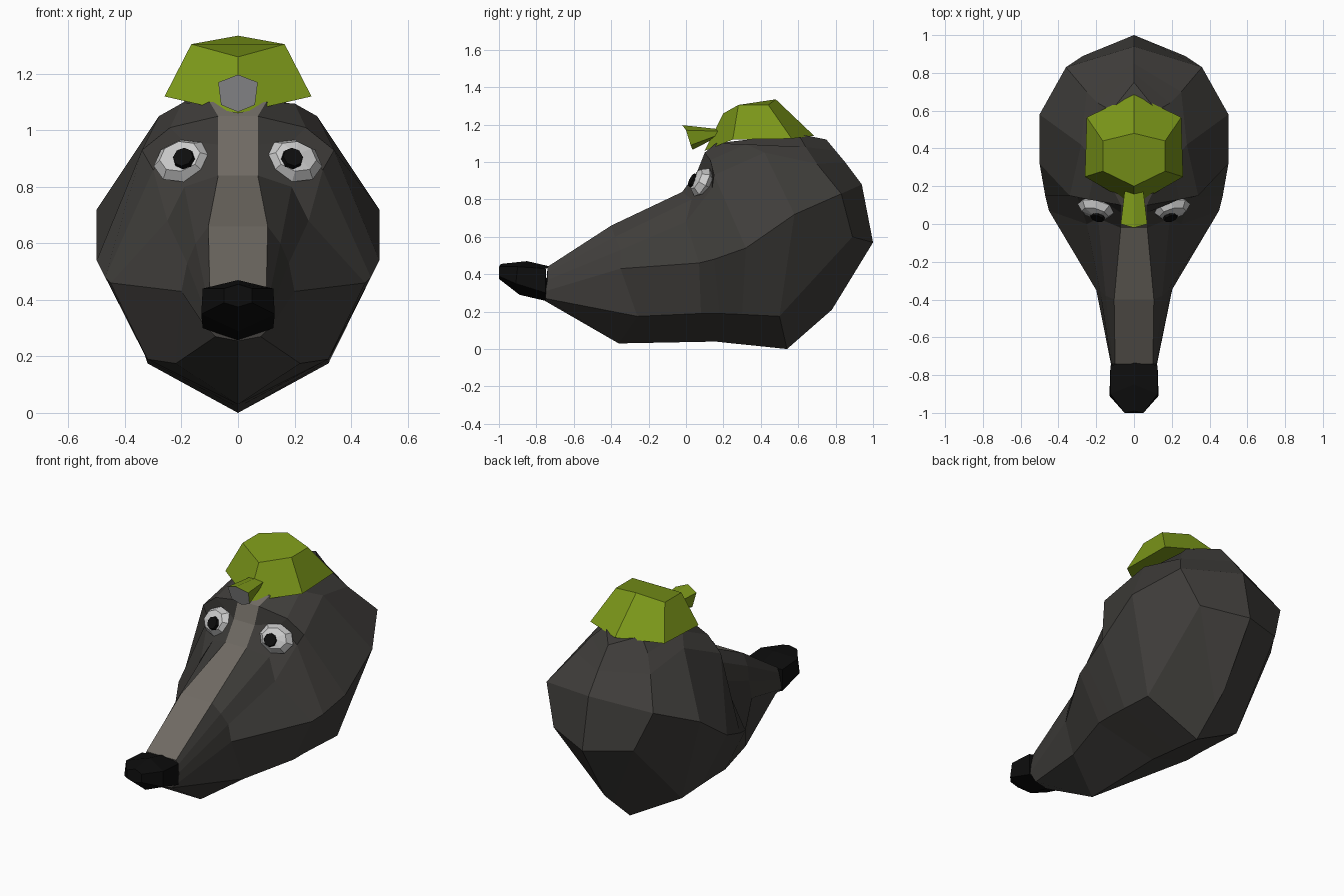
import bpy, bmesh
from mathutils import Vector, Matrix

if "Cube" in bpy.data.objects:
    bpy.data.objects.remove(bpy.data.objects["Cube"])


def material(name, rgb):
    m = bpy.data.materials.new(name)
    m.diffuse_color = (*rgb, 1)
    m.use_nodes = True
    m.node_tree.nodes["Principled BSDF"].inputs["Base Color"].default_value = m.diffuse_color
    return m


FUR = material("dark_fur", (0.05, 0.047, 0.043))
STRIPE = material("stripe_fur", (0.16, 0.145, 0.125))
BLACK = material("black", (0.004, 0.004, 0.004))
WHITE = material("eye_white", (0.7, 0.7, 0.7))
GREEN = material("green", (0.2, 0.31, 0.01))
GREY = material("stem_grey", (0.35, 0.35, 0.36))


def finish(name, bm, mats):
    me = bpy.data.meshes.new(name)
    bm.to_mesh(me)
    bm.free()
    for m in mats:
        me.materials.append(m)
    ob = bpy.data.objects.new(name, me)
    bpy.context.collection.objects.link(ob)
    return ob


def loft(name, rings, mats, cap_start=True, cap_end=True, pick=None):
    """Mirror half rings (first and last point on x = 0) and skin them."""
    bm = bmesh.new()
    loops = []
    for half in rings:
        full = list(half) + [(-x, y, z) for x, y, z in reversed(half[1:-1])]
        loops.append([bm.verts.new(p) for p in full])
    n = len(loops[0])
    for i in range(len(loops) - 1):
        a, b = loops[i], loops[i + 1]
        for j in range(n):
            k = (j + 1) % n
            f = bm.faces.new((a[j], a[k], b[k], b[j]))
            if pick:
                f.material_index = pick(i, j, n)
    if cap_start:
        bm.faces.new(loops[0]).material_index = 1 if pick is None and len(mats) > 1 else 0
    if cap_end:
        bm.faces.new(loops[-1])
    bmesh.ops.remove_doubles(bm, verts=bm.verts, dist=0.0005)
    bmesh.ops.recalc_face_normals(bm, faces=bm.faces)
    return finish(name, bm, mats)


# Head: lines running from snout to back, from the crown down to the keel
top = [(-.74, .44), (-.40, .66), (-.02, .84), (.06, .95),
       (.10, 1.05), (.16, 1.10), (.60, 1.15), (.75, 1.12)]
stripe_w = [.10, .105, .07, .07, .07, .10, .12, 0]
brow = [(.11, -.74, .41), (.15, -.38, .60), (.19, .03, .80), (.19, .14, .96),
        (.24, .13, 1.01), (.20, .32, 1.095), (.19, .64, 1.08), (0, .80, 1.06)]
temple = [(.12, -.74, .37), (.18, -.35, .53), (.25, .00, .68), (.30, .14, .86),
          (.34, .15, .93), (.28, .42, 1.05), (.25, .70, .99), (0, .85, 1.0)]
side = [(.12, -.75, .31), (.20, -.35, .43), (.45, .07, .46), (.47, .15, .48),
        (.50, .32, .54), (.50, .58, .72), (.36, .83, .83), (0, .94, .88)]
jaw = [(.08, -.75, .27), (.22, -.26, .175), (.32, .08, .19), (.32, .18, .19),
       (.32, .30, .185), (.32, .50, .175), (.27, .89, .60), (0, 1.0, .57)]
keel = [(-.75, .255), (-.36, .03), (.16, .04), (.25, .03),
        (.35, .02), (.54, 0), (.70, .14), (.78, .21)]
rings = []
for i, (y, z) in enumerate(top):
    ky, kz = keel[i]
    rings.append([(0, y, z), (stripe_w[i], y, z), brow[i], temple[i],
                  side[i], jaw[i], (0, ky, kz)])
loft("head", rings, [FUR, STRIPE], cap_end=False,
     pick=lambda i, j, n: int(i < 5 and j in (0, n - 1)))

# Nose: faceted block at the snout tip
loft("nose", [
    [(0, -.99, .455), (.05, -1.0, .44), (.05, -1.0, .39), (0, -1.0, .375)],
    [(0, -.85, .47), (.125, -.90, .44), (.13, -.91, .35), (0, -.89, .29)],
    [(0, -.72, .44), (.125, -.75, .43), (.125, -.75, .30), (0, -.74, .255)],
], [BLACK])

# Hat: tilted six-sided cap
loft("hat", [
    [(0, .10, 1.06), (.26, .25, 1.12), (.25, .565, 1.125), (0, .685, 1.14)],
    [(0, .20, 1.26), (.165, .28, 1.305), (.165, .44, 1.305), (0, .48, 1.335)],
], [GREEN])

# Stem: short flared peg at the front of the hat with a grey cut end
loft("hat_stem", [
    [(0, -.02, 1.197), (.07, 0, 1.17), (.06, .025, 1.09), (0, .035, 1.065)],
    [(0, .18, 1.175), (.05, .17, 1.165), (.045, .16, 1.14), (0, .16, 1.13)],
], [GREEN, GREY])

# Eyes: flattened faceted balls with disc pupils, leaning back with the face
for s, tag in ((1, "right"), (-1, "left")):
    n = Vector((.25 * s, -.85, .45)).normalized()
    frame = Matrix.Translation((.197 * s, .085, .892)) @ n.to_track_quat('Z', 'Y').to_matrix().to_4x4()
    tilt = Matrix.Rotation(-.2 * s, 4, 'Z')
    bm = bmesh.new()
    bmesh.ops.create_uvsphere(bm, u_segments=8, v_segments=4, radius=1,
                              matrix=frame @ tilt @ Matrix.Diagonal((.105, .085, .05, 1)))
    finish("eye_" + tag, bm, [WHITE])
    bm = bmesh.new()
    bmesh.ops.create_cone(bm, cap_ends=True, segments=8, radius1=.042, radius2=.036, depth=.03,
                          matrix=frame @ Matrix.Translation((-.018 * s, -.012, .04)))
    finish("pupil_" + tag, bm, [BLACK])
